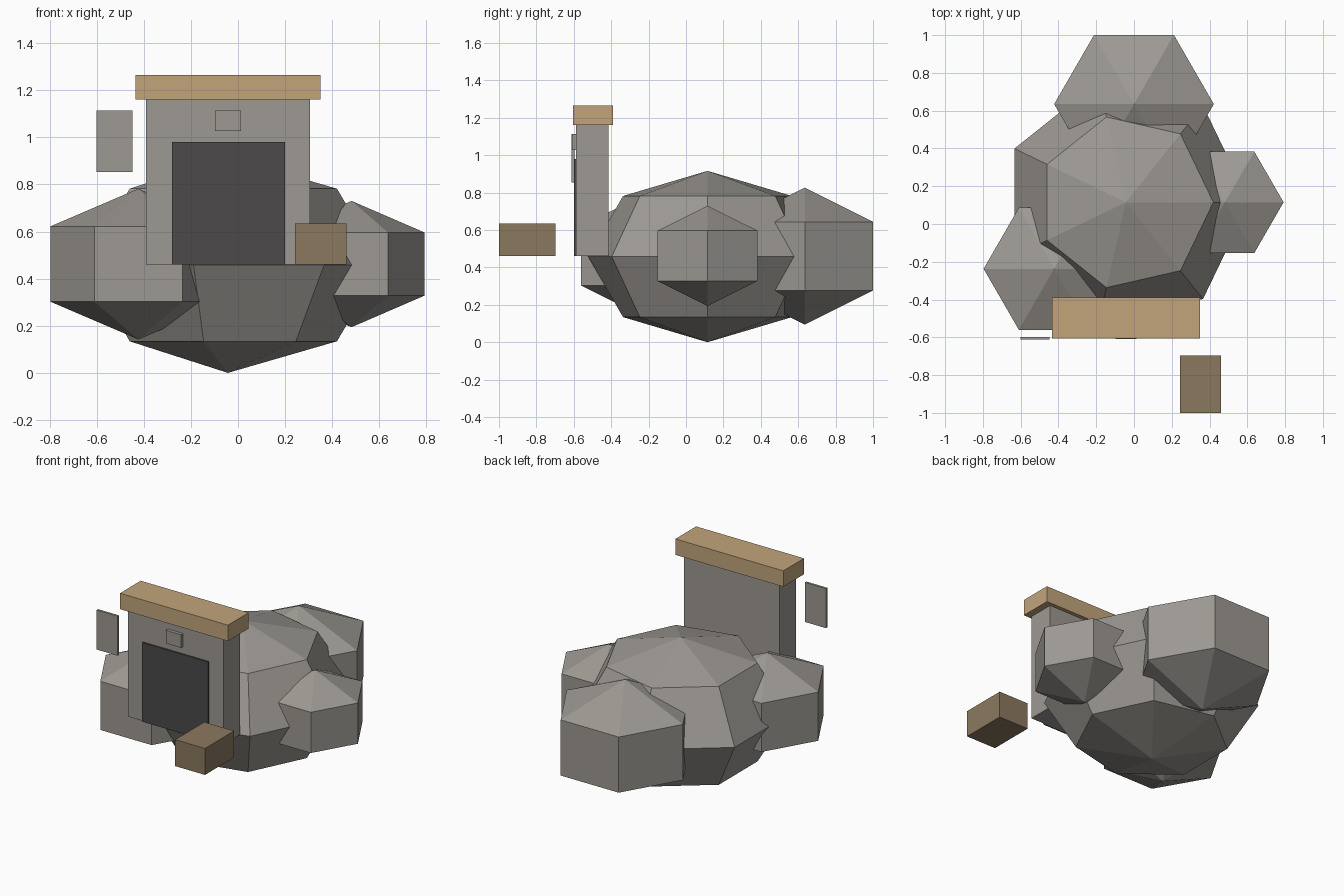
import bpy, bmesh
from math import sin, cos, pi

if "Cube" in bpy.data.objects:
    bpy.data.objects.remove(bpy.data.objects["Cube"])


def material(name, rgb):
    # 8-bit colour converted to linear values
    lin = [((c / 255 + 0.055) / 1.055) ** 2.4 for c in rgb]
    m = bpy.data.materials.new(name)
    m.diffuse_color = (*lin, 1)
    m.use_nodes = True
    m.node_tree.nodes["Principled BSDF"].inputs["Base Color"].default_value = m.diffuse_color
    return m


stone = material("grey stone", (157, 153, 147))
dark = material("dark slate", (76, 74, 74))
tan = material("tan wood", (194, 165, 124))
brown = material("brown wood", (139, 121, 96))


def add_object(name, bm, mat):
    bmesh.ops.recalc_face_normals(bm, faces=bm.faces[:])
    me = bpy.data.meshes.new(name)
    bm.to_mesh(me)
    bm.free()
    me.materials.append(mat)
    ob = bpy.data.objects.new(name, me)
    bpy.context.collection.objects.link(ob)
    return ob


def rock(name, centre, radius, height, sides, rings):
    """Faceted ball with its first corner along +x."""
    cx, cy, cz = centre
    bm = bmesh.new()
    top = bm.verts.new((cx, cy, cz + height))
    bottom = bm.verts.new((cx, cy, cz - height))
    loops = []
    for r in range(1, rings):
        a = pi * r / rings
        loops.append([bm.verts.new((cx + radius * sin(a) * cos(2 * pi * i / sides),
                                    cy + radius * sin(a) * sin(2 * pi * i / sides),
                                    cz + height * cos(a))) for i in range(sides)])
    for i in range(sides):
        j = (i + 1) % sides
        bm.faces.new((top, loops[0][i], loops[0][j]))
        bm.faces.new((bottom, loops[-1][j], loops[-1][i]))
        for up, low in zip(loops, loops[1:]):
            bm.faces.new((up[i], low[i], low[j], up[j]))
    return add_object(name, bm, stone)


def box(name, x, y, z, mat):
    """Box given by its (min, max) range on each axis."""
    bm = bmesh.new()
    bmesh.ops.create_cube(bm, size=1)
    for v in bm.verts:
        v.co = [(lo + hi) / 2 + c * (hi - lo) for c, (lo, hi) in zip(v.co, (x, y, z))]
    return add_object(name, bm, mat)


# Boulders
rock("main_boulder", (-0.043, 0.115, 0.458), 0.655, 0.458, 7, 4)
rock("left_boulder", (-0.423, -0.237, 0.462), 0.431, 0.32, 6, 3)
rock("right_boulder", (0.482, 0.115, 0.462), 0.358, 0.268, 6, 3)
rock("back_boulder", (0.0, 0.635, 0.46), 0.488, 0.366, 6, 3)

# Entrance wall with doorway, lintel and plaque
box("entrance_wall", (-0.39, 0.305), (-0.588, -0.415), (0.46, 1.16), stone)
box("doorway", (-0.28, 0.20), (-0.599, -0.587), (0.46, 0.98), dark)
box("lintel", (-0.435, 0.35), (-0.605, -0.39), (1.16, 1.265), tan)
box("plaque", (-0.098, 0.012), (-0.61, -0.586), (1.027, 1.113), stone)

# Side sign and crate
box("side_sign", (-0.60, -0.447), (-0.612, -0.597), (0.853, 1.113), stone)
box("crate", (0.243, 0.46), (-1.0, -0.697), (0.46, 0.634), brown)
